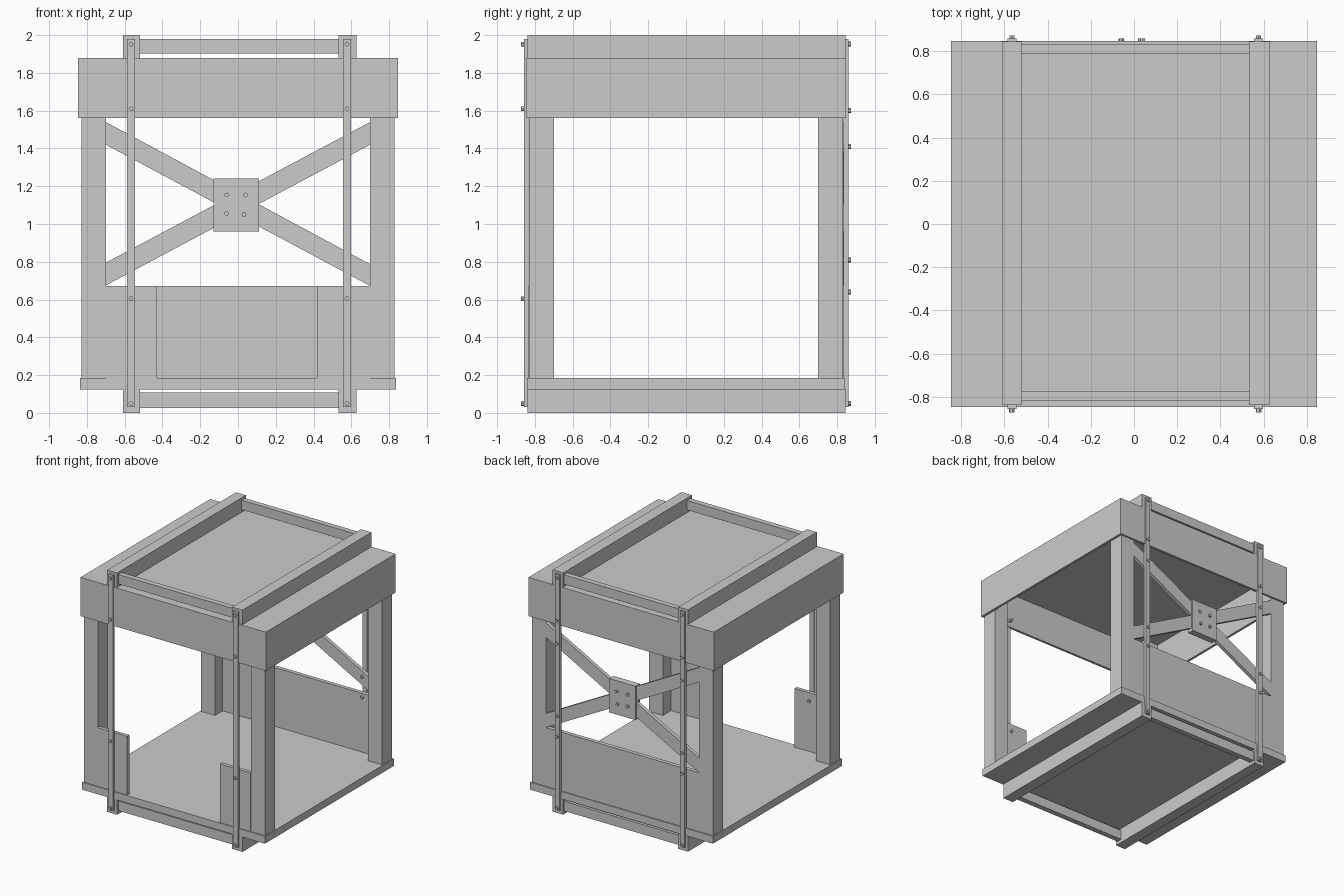
import bpy, math

if "Cube" in bpy.data.objects:
    bpy.data.objects.remove(bpy.data.objects["Cube"])


def mesh_object(name, verts, faces):
    mesh = bpy.data.meshes.new(name)
    mesh.from_pydata(verts, [], faces)
    mesh.update()
    obj = bpy.data.objects.new(name, mesh)
    bpy.context.collection.objects.link(obj)
    return obj


def prism(name, profile, y0, y1):
    """Extrude an (x, z) outline, counter-clockwise from the front, along y."""
    n = len(profile)
    verts = [(x, y, z) for y in (y0, y1) for x, z in profile]
    faces = [tuple(range(n)), tuple(reversed(range(n, 2 * n)))]
    faces += [(i, i + n, (i + 1) % n + n, (i + 1) % n) for i in range(n)]
    return mesh_object(name, verts, faces)


def box(name, x0, x1, y0, y1, z0, z1):
    return prism(name, [(x0, z0), (x1, z0), (x1, z1), (x0, z1)], y0, y1)


def bolt(name, x, z, y0, y1, turn=0.2):
    ring = [(x + 0.013 * math.cos(turn + i * math.tau / 6),
             z + 0.013 * math.sin(turn + i * math.tau / 6)) for i in range(6)]
    return prism(name, ring, y0, y1)


# Hollow roof cap: a lid with four thin skirt walls
R, T = 0.848, 0.02
outer = [(-R, -R), (R, -R), (R, R), (-R, R)]
inner = [(math.copysign(R - T, x), math.copysign(R - T, y)) for x, y in outer]
verts = [(x, y, 1.56) for x, y in outer] + [(x, y, 1.88) for x, y in outer]
verts += [(x, y, 1.56) for x, y in inner] + [(x, y, 1.86) for x, y in inner]
faces = [(4, 5, 6, 7), (15, 14, 13, 12)]
for i in range(4):
    j = (i + 1) % 4
    faces += [(i, j, j + 4, i + 4), (j + 8, i + 8, i + 12, j + 12), (j, i, i + 8, j + 8)]
mesh_object("roof_cap", verts, faces)

# Floor slab
box("floor_slab", -0.836, 0.836, -0.842, 0.842, 0.125, 0.186)

# Corner posts
for sx, side in ((-1, "left"), (1, "right")):
    for sy, end in ((-1, "front"), (1, "back")):
        xs, ys = sorted((sx * 0.70, sx * 0.828)), sorted((sy * 0.70, sy * 0.832))
        box(f"{end}_{side}_post", *xs, *ys, 0.18, 1.865)

# Skid frames above and below: long rails and cross bars
for level, z0, z1, c0, c1 in (("bottom", 0.0, 0.126, 0.027, 0.107),
                              ("top", 1.878, 2.0, 1.902, 1.98)):
    box(f"{level}_left_rail", -0.61, -0.52, -0.838, 0.845, z0, z1)
    box(f"{level}_right_rail", 0.533, 0.628, -0.838, 0.845, z0, z1)
    box(f"{level}_front_bar", -0.525, 0.54, -0.82, -0.775, c0, c1)
    box(f"{level}_back_bar", -0.525, 0.54, 0.79, 0.834, c0, c1)

# Vertical straps and their bolts
for x, side in ((-0.566, "left"), (0.577, "right")):
    box(f"front_{side}_strap", x - 0.021, x + 0.021, -0.857, -0.835, 0.03, 1.98)
    box(f"back_{side}_strap", x - 0.021, x + 0.021, 0.833, 0.859, 0.03, 1.98)
    for z in (0.05, 0.605, 1.61, 1.952):
        bolt(f"front_{side}_strap_bolt", x, z, -0.873, -0.79)
    for z in (0.05, 0.64, 0.81, 1.41, 1.60, 1.952):
        bolt(f"back_{side}_strap_bolt", x, z, 0.785, 0.873, 0.5)

# Low side panels: two short at the front, one full width at the back
box("front_left_panel", -0.70, -0.43, -0.835, -0.805, 0.18, 0.672)
box("front_right_panel", 0.418, 0.70, -0.835, -0.805, 0.18, 0.672)
box("back_panel", -0.70, 0.70, 0.80, 0.833, 0.18, 0.672)

# Crossed back braces, ends cut upright against the posts
prism("rising_brace", [(-0.70, 0.675), (0.70, 1.42), (0.70, 1.54), (-0.70, 0.795)], 0.803, 0.833)
prism("falling_brace", [(-0.70, 1.42), (0.70, 0.672), (0.70, 0.787), (-0.70, 1.54)], 0.802, 0.832)

# Centre gusset plate with four bolts
box("gusset_plate", -0.131, 0.111, 0.79, 0.846, 0.96, 1.24)
for x, z, turn in ((-0.06, 1.154, 0.1), (0.04, 1.154, 0.6), (-0.06, 1.056, 0.4), (0.032, 1.05, 0.2)):
    bolt("gusset_bolt", x, z, 0.775, 0.86, turn)
